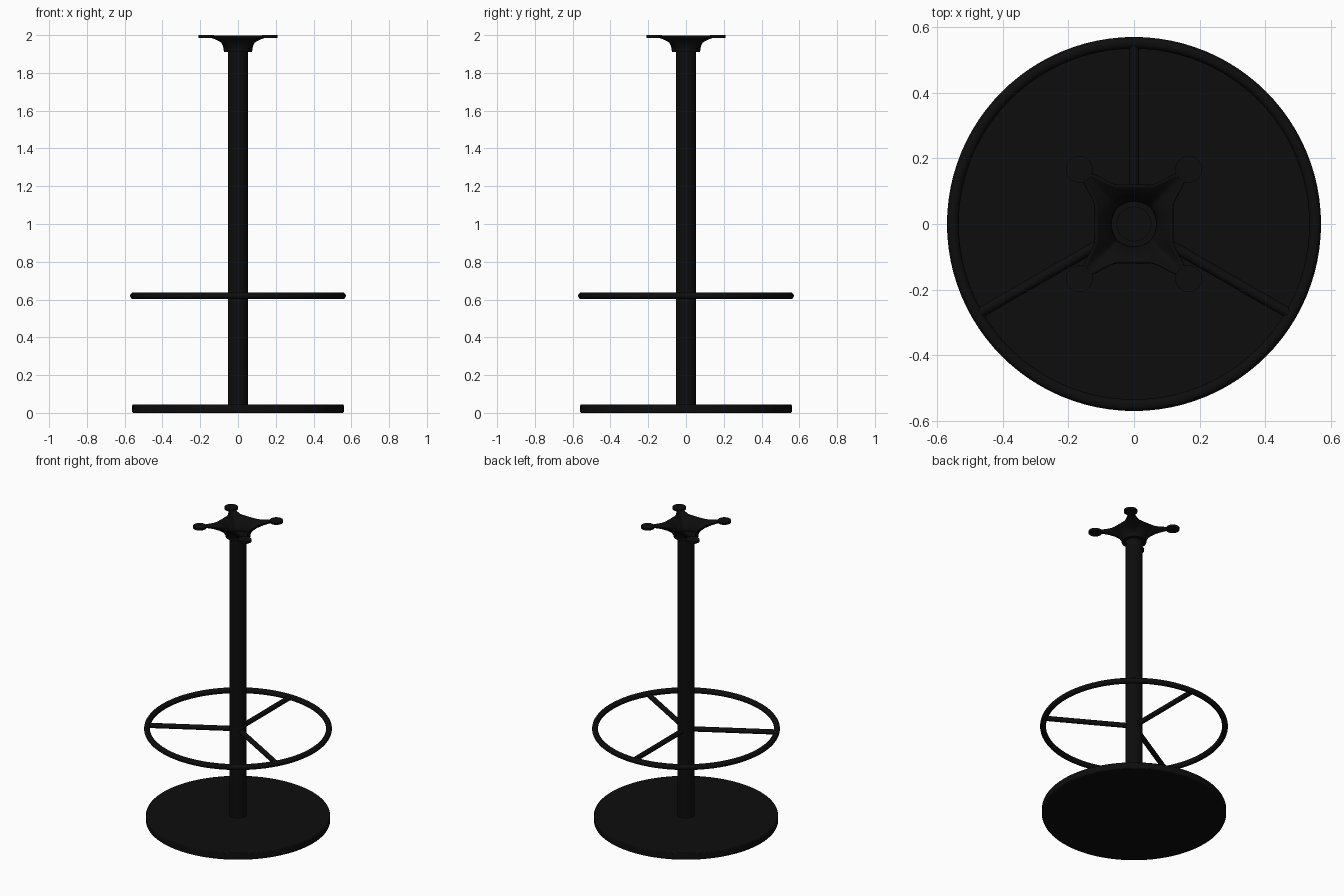
import bpy, bmesh
from math import sin, cos, pi, radians

cube = bpy.data.objects.get("Cube")
if cube:
    bpy.data.objects.remove(cube)

black = bpy.data.materials.new("black_metal")
black.use_nodes = True
black.diffuse_color = (0.004, 0.004, 0.004, 1)
black.node_tree.nodes["Principled BSDF"].inputs["Base Color"].default_value = black.diffuse_color


def finish(obj, name):
    obj.name = name
    obj.data.materials.append(black)
    bpy.ops.object.select_all(action='DESELECT')
    obj.select_set(True)
    bpy.context.view_layer.objects.active = obj
    bpy.ops.object.shade_smooth_by_angle(angle=radians(40))
    return obj


def cylinder(name, radius, z0, z1, x=0, y=0, sides=40, bevel=0):
    bpy.ops.mesh.primitive_cylinder_add(vertices=sides, radius=radius, depth=z1 - z0,
                                        location=(x, y, (z0 + z1) / 2))
    obj = finish(bpy.context.object, name)
    if bevel:
        mod = obj.modifiers.new("rounded_edge", 'BEVEL')
        mod.width, mod.segments = bevel, 2
    return obj


# Base disc and column
cylinder("base_plate", 0.56, 0, 0.045, sides=96, bevel=0.005)
cylinder("column", 0.053, 0.04, 1.92, sides=48)

# Foot ring with three spokes
RING_Z, RING_R = 0.62, 0.553
bpy.ops.mesh.primitive_torus_add(major_radius=RING_R, minor_radius=0.018,
                                 major_segments=96, minor_segments=16, location=(0, 0, RING_Z))
finish(bpy.context.object, "foot_ring")
for i in range(3):
    a = radians(90 + 120 * i)
    bpy.ops.mesh.primitive_cylinder_add(vertices=16, radius=0.016, depth=RING_R,
                                        location=(cos(a) * RING_R / 2, sin(a) * RING_R / 2, RING_Z),
                                        rotation=(0, pi / 2, a))
    finish(bpy.context.object, f"foot_ring_spoke_{i + 1}")


# Flared top bracket: a round foot lofted into a four-pointed open rim
def star_radius(angle):
    folded = (angle + pi / 4) % (pi / 2) - pi / 4
    return 0.12 / cos(folded) + 0.06 * abs(sin(2 * angle)) ** 14


SIDES = 96
levels = [(0, 1.91), (0.02, 1.925), (0.1, 1.942), (0.3, 1.96), (0.6, 1.977), (0.85, 1.986), (1, 1.993)]
bm = bmesh.new()
rings = []
for blend, z in levels:
    ring = []
    for k in range(SIDES):
        a = 2 * pi * k / SIDES
        r = 0.075 * (1 - blend) + star_radius(a) * blend
        ring.append(bm.verts.new((r * cos(a), r * sin(a), z)))
    rings.append(ring)
bm.faces.new(list(reversed(rings[0])))
for low, high in zip(rings, rings[1:]):
    for k in range(SIDES):
        n = (k + 1) % SIDES
        bm.faces.new((low[k], low[n], high[n], high[k]))
mesh = bpy.data.meshes.new("top_bracket")
bm.to_mesh(mesh)
bm.free()
bracket = bpy.data.objects.new("top_bracket", mesh)
bpy.context.collection.objects.link(bracket)
finish(bracket, "top_bracket")
shell = bracket.modifiers.new("shell", 'SOLIDIFY')
shell.thickness, shell.offset = 0.007, -1

# Round mounting pads at the bracket tips
for side, sx in (("left", 1), ("right", -1)):
    for end, sy in (("front", -1), ("back", 1)):
        cylinder(f"mounting_pad_{end}_{side}", 0.041, 1.986, 2.0, 0.167 * sx, 0.167 * sy, sides=24)
